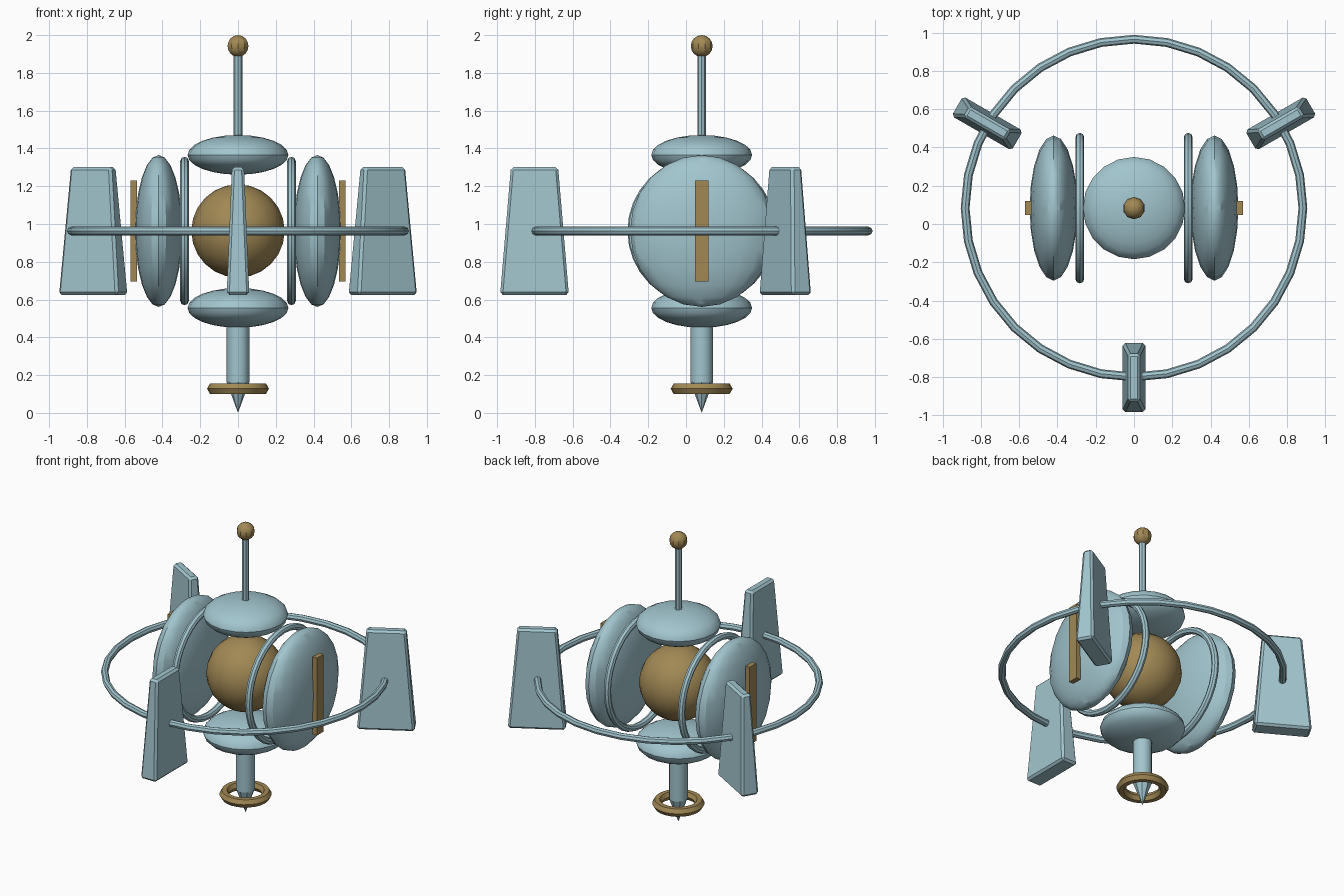
import bpy, bmesh, math
from mathutils import Matrix, Vector

if "Cube" in bpy.data.objects:
    bpy.data.objects.remove(bpy.data.objects["Cube"])

CY, CZ = 0.083, 0.963   # hub centre


def material(name, rgb):
    m = bpy.data.materials.new(name)
    m.diffuse_color = (*rgb, 1)
    m.use_nodes = True
    m.node_tree.nodes["Principled BSDF"].inputs["Base Color"].default_value = m.diffuse_color
    return m


BLUE = material("pale_blue", (0.36, 0.56, 0.62))
BRASS = material("brass", (0.36, 0.25, 0.09))


def finish(ob, name, mat):
    ob.name = name
    ob.data.materials.append(mat)
    bpy.ops.object.shade_smooth_by_angle(angle=math.radians(30))
    return ob


def ellipsoid(name, loc, scale, mat, seg=20, rings=12):
    bpy.ops.mesh.primitive_uv_sphere_add(segments=seg, ring_count=rings, radius=1, location=loc)
    ob = bpy.context.object
    ob.scale = scale
    bpy.ops.object.transform_apply(location=False, rotation=False, scale=True)
    return finish(ob, name, mat)


def torus(name, loc, major, minor, mat, seg=32, sides=8, rot=(0, 0, 0)):
    bpy.ops.mesh.primitive_torus_add(location=loc, rotation=rot, major_radius=major,
                                     minor_radius=minor, major_segments=seg, minor_segments=sides)
    return finish(bpy.context.object, name, mat)


def cone(name, z0, z1, r0, r1, mat, sides=12):
    bpy.ops.mesh.primitive_cone_add(vertices=sides, radius1=r0, radius2=r1, depth=z1 - z0,
                                    location=(0, CY, (z0 + z1) / 2))
    return finish(bpy.context.object, name, mat)


def fin(name, angle):
    # tapered, bevelled block: local x is radial, local y is thickness
    bpy.ops.mesh.primitive_cube_add(size=2)
    ob = bpy.context.object
    for v in ob.data.vertices:
        hx, hy = (0.125, 0.032) if v.co.z > 0 else (0.182, 0.06)
        v.co = Vector((v.co.x * hx, v.co.y * hy, v.co.z * 0.338))
    bm = bmesh.new()
    bm.from_mesh(ob.data)
    bmesh.ops.bevel(bm, geom=bm.edges[:], offset=0.014, segments=1, affect='EDGES')
    bm.to_mesh(ob.data)
    bm.free()
    ob.location = (0.885 * math.cos(angle), CY + 0.885 * math.sin(angle), CZ)
    ob.rotation_euler.z = angle
    return finish(ob, name, BLUE)


# core and caps
ellipsoid("core", (0, CY, CZ), (0.247,) * 3, BRASS)
ellipsoid("top_cap", (0, CY, 1.366), (0.267, 0.267, 0.105), BLUE)
ellipsoid("bottom_cap", (0, CY, 0.556), (0.267, 0.267, 0.105), BLUE)

# side pods with inner hoop and outer strip
for side, s in (("left", -1), ("right", 1)):
    ellipsoid(side + "_pod", (s * 0.42, CY, CZ), (0.125, 0.379, 0.402), BLUE)
    torus(side + "_hoop", (s * 0.283, CY, CZ), 0.37, 0.023, BLUE, 32, 8, (0, math.pi / 2, 0))
    bpy.ops.mesh.primitive_cube_add(size=1, location=(s * 0.553, CY, CZ))
    strip = bpy.context.object
    strip.scale = (0.034, 0.072, 0.535)
    finish(strip, side + "_strip", BRASS)

# outer ring and three fins
torus("outer_ring", (0, CY, CZ), 0.882, 0.023, BLUE, 32, 8)
for i in range(3):
    fin("fin_%d" % (i + 1), math.radians(-90 + 120 * i))

# antenna
cone("antenna_rod", 1.44, 1.92, 0.023, 0.023, BLUE, 8)
ellipsoid("antenna_ball", (0, CY, 1.942), (0.058,) * 3, BRASS, 10, 8)

# lower stem, tip and collar
cone("lower_stem", 0.163, 0.49, 0.06, 0.06, BLUE)
cone("tip", 0.0, 0.163, 0.0, 0.06, BLUE, 8)
torus("collar", (0, CY, 0.128), 0.133, 0.031, BRASS, 24, 6)
